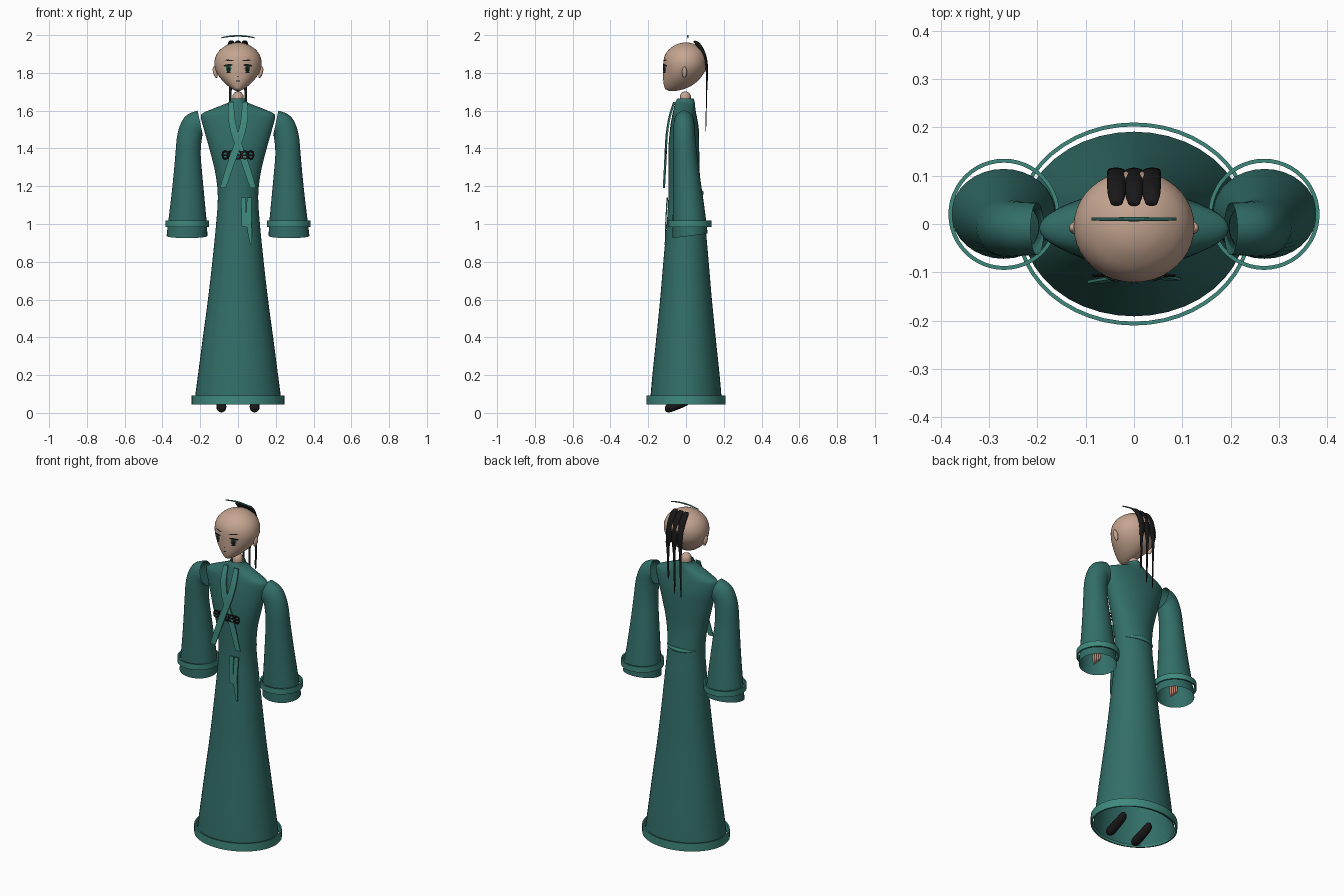
import bpy, bmesh, math
from mathutils import Vector

if "Cube" in bpy.data.objects:
    bpy.data.objects.remove(bpy.data.objects["Cube"])


def material(name, rgb):
    m = bpy.data.materials.new(name)
    m.diffuse_color = (*rgb, 1)
    m.use_nodes = True
    m.node_tree.nodes["Principled BSDF"].inputs["Base Color"].default_value = m.diffuse_color
    return m


ROBE = material("robe_teal", (0.032, 0.155, 0.138))
TRIM = material("trim_teal", (0.05, 0.25, 0.205))
SKIN = material("skin", (0.56, 0.375, 0.28))
BLACK = material("black", (0.010, 0.009, 0.009))
IRIS = material("iris_green", (0.02, 0.11, 0.08))
HAND = material("hand_pink", (0.5, 0.22, 0.16))


def finish(name, bm, mat, angle=40, fix=True):
    if fix:
        bmesh.ops.recalc_face_normals(bm, faces=bm.faces)
    me = bpy.data.meshes.new(name)
    bm.to_mesh(me)
    bm.free()
    me.materials.append(mat)
    ob = bpy.data.objects.new(name, me)
    bpy.context.collection.objects.link(ob)
    bpy.ops.object.select_all(action='DESELECT')
    ob.select_set(True)
    bpy.context.view_layer.objects.active = ob
    bpy.ops.object.shade_smooth_by_angle(angle=math.radians(angle))
    return ob


def smooth(keys, steps=4):
    """Catmull-Rom interpolation of tuples."""
    out = []
    for i in range(len(keys) - 1):
        a, b = keys[max(i - 1, 0)], keys[i]
        c, d = keys[i + 1], keys[min(i + 2, len(keys) - 1)]
        for s in range(steps):
            t = s / steps
            out.append(tuple(0.5 * (2 * q + (r - p) * t + (2 * p - 5 * q + 4 * r - w) * t * t
                                    + (3 * q - p - 3 * r + w) * t ** 3)
                             for p, q, r, w in zip(a, b, c, d)))
    return out + [tuple(keys[-1])]


def loft(name, rings, mat, caps=(False, False), closed=False, angle=40):
    bm = bmesh.new()
    vs = [[bm.verts.new(p) for p in r] for r in rings]
    n = len(vs[0])
    pairs = list(zip(vs, vs[1:])) + ([(vs[-1], vs[0])] if closed else [])
    for a, b in pairs:
        for i in range(n):
            j = (i + 1) % n
            bm.faces.new((a[i], a[j], b[j], b[i]))
    if caps[0]:
        bm.faces.new(vs[0][::-1])
    if caps[1]:
        bm.faces.new(vs[-1])
    return finish(name, bm, mat, angle)


def oval(c, u, v, n=32):
    c, u, v = Vector(c), Vector(u), Vector(v)
    return [c + u * math.cos(2 * math.pi * i / n) + v * math.sin(2 * math.pi * i / n) for i in range(n)]


def level(z, hx, yf, yb, n=40):
    return oval((0, (yf + yb) / 2, z), (hx, 0, 0), (0, (yb - yf) / 2, 0), n)


def band(name, cx, cy, z0, z1, rx, ry, th=0.008):
    """Thin upright hoop."""
    prof = [(0, z0), (0, z1), (-th, z1), (-th, z0)]
    return loft(name, [oval((cx, cy, z), (rx + d, 0, 0), (0, ry + d, 0), 48) for d, z in prof], TRIM, closed=True)


def strip(name, keys, mat, th=0.003):
    """Flat ribbon through (x, y, z, half width)."""
    rings = [[(x - w, y - th, z), (x + w, y - th, z), (x + w, y + th, z), (x - w, y + th, z)]
             for x, y, z, w in smooth(keys)]
    return loft(name, rings, mat, (True, True))


def solid(name, mat, kind, loc, scale, rot=(0, 0, 0)):
    if kind == 'ball':
        bpy.ops.mesh.primitive_uv_sphere_add(segments=20, ring_count=12, radius=1, location=loc, rotation=rot)
    elif kind == 'box':
        bpy.ops.mesh.primitive_cube_add(size=2, location=loc, rotation=rot)
    else:
        bpy.ops.mesh.primitive_torus_add(major_segments=20, minor_segments=6, major_radius=1,
                                         minor_radius=0.25, location=loc, rotation=rot)
    ob = bpy.context.object
    ob.name, ob.scale = name, scale
    ob.data.materials.append(mat)
    bpy.ops.object.shade_smooth_by_angle(angle=math.radians(40))
    return ob


# Robe: one open tube from hem to collar
robe = [(0.05, 0.232, -0.191, 0.191), (0.2, 0.212, -0.178, 0.178), (0.4, 0.186, -0.157, 0.157),
        (0.6, 0.159, -0.137, 0.137), (0.8, 0.136, -0.12, 0.12), (1.0, 0.116, -0.102, 0.102),
        (1.15, 0.107, -0.093, 0.085), (1.28, 0.122, -0.093, 0.072), (1.4, 0.152, -0.093, 0.07),
        (1.5, 0.18, -0.085, 0.068), (1.565, 0.196, -0.075, 0.058), (1.59, 0.18, -0.07, 0.053),
        (1.625, 0.095, -0.062, 0.048), (1.645, 0.048, -0.056, 0.046), (1.665, 0.038, -0.045, 0.04)]
loft("robe", [level(*k) for k in smooth(robe)], ROBE, angle=60)
band("hem_band", 0, 0, 0.045, 0.092, 0.245, 0.21)

# Waist ridge across the back
ridge = []
for i in range(17):
    a = math.radians(30 + 120 * i / 16)
    r = 0.012 * math.sin(math.pi * (i + 0.4) / 16.8)
    out = Vector((math.cos(a), math.sin(a), 0))
    ridge.append(oval((0.108 * out.x, -0.003 + 0.088 * out.y, 1.165), out * r * 0.7, (0, 0, r), 10))
loft("back_belt", ridge, TRIM, (True, True))

# Sleeves, cuffs, hands and shoes on both sides
# sleeve keys: x, y, z, slope in degrees, radius across, radius in depth
sleeve = [(0.2, -0.01, 1.535, 12, 0.067, 0.054), (0.236, -0.01, 1.515, 42, 0.069, 0.056),
          (0.257, -0.009, 1.455, 70, 0.067, 0.059), (0.264, -0.005, 1.37, 84, 0.067, 0.063),
          (0.265, 0.003, 1.25, 89, 0.077, 0.071), (0.266, 0.012, 1.12, 90, 0.09, 0.081),
          (0.268, 0.019, 1.0, 90, 0.103, 0.09), (0.27, 0.021, 0.937, 90, 0.108, 0.093)]
for s, side in ((-1, "right"), (1, "left")):
    rings = []
    keys = smooth(sleeve)
    for i, (x, y, z, ang, ru, rv) in enumerate(keys):
        a = math.radians(ang)
        tilt = 0.012 * max(0, (i - len(keys) + 6) / 5)
        rings.append(oval((s * x, y, z), (s * ru * math.sin(a), 0, ru * math.cos(a)), (0, rv, tilt)))
    loft(side + "_sleeve", rings, ROBE, angle=60)
    band(side + "_cuff", s * 0.269, 0.02, 0.985, 1.018, 0.115, 0.115)
    solid(side + "_palm", HAND, 'ball', (s * 0.268, 0.01, 1.06), (0.014, 0.03, 0.045))
    for i in range(4):
        solid(f"{side}_finger_{i}", HAND, 'ball', (s * 0.268, -0.014 + 0.016 * i, 0.995), (0.007, 0.007, 0.045))
    # Shoe with its toe pointing down
    shoe = [(-0.112, 0.022, 0.008, 0.006), (-0.105, 0.024, 0.02, 0.018), (-0.085, 0.029, 0.026, 0.026),
            (-0.045, 0.043, 0.025, 0.026), (-0.005, 0.06, 0.023, 0.026), (0.02, 0.072, 0.02, 0.022),
            (0.03, 0.077, 0.008, 0.008)]
    loft(side + "_shoe", [oval((s * 0.088, y, z), (w, 0, 0), (0, 0, h), 16) for y, z, w, h in smooth(shoe, 3)],
         BLACK, (True, True))

# Crossed lapel ribbons and the hanging sash ends
for s, side in ((-1, "right"), (1, "left")):
    y = -0.003 * (s + 1)
    strip(side + "_lapel", [(s * 0.036, y - 0.06, 1.645, 0.014), (s * 0.035, y - 0.083, 1.57, 0.018),
                            (s * 0.018, y - 0.098, 1.48, 0.019), (-s * 0.014, y - 0.104, 1.39, 0.019),
                            (-s * 0.045, y - 0.108, 1.3, 0.019), (-s * 0.08, y - 0.114, 1.19, 0.016)], TRIM)
strip("sash_end_short", [(0.029, -0.1, 1.14, 0.013), (0.031, -0.105, 1.05, 0.013), (0.034, -0.108, 0.985, 0.014)], TRIM)
strip("sash_end_long", [(0.06, -0.098, 1.14, 0.013), (0.058, -0.106, 1.03, 0.013),
                        (0.063, -0.108, 0.95, 0.011), (0.07, -0.11, 0.89, 0.004)], TRIM)

# Dark openwork clasp on the chest
for z in (1.347, 1.382):
    solid("clasp_bar", BLACK, 'box', (0, -0.107, z), (0.066, 0.003, 0.004))
solid("clasp_middle", BLACK, 'box', (0, -0.107, 1.365), (0.082, 0.003, 0.004))
for x in (-0.068, -0.036, 0, 0.036, 0.068):
    solid("clasp_ring", BLACK, 'ring', (x, -0.107, 1.365), (0.015, 0.02, 0.012), (math.pi / 2, 0, 0))

# Neck and head
loft("neck", [oval((0, -0.003, z), (r, 0, 0), (0, r, 0), 20)
              for z, r in ((1.62, 0.027), (1.665, 0.029), (1.682, 0.028), (1.695, 0.02), (1.702, 0.005))],
     SKIN, (True, True), angle=70)
head = [(1.703, 0.008, -0.085, -0.06), (1.713, 0.028, -0.108, -0.015), (1.73, 0.052, -0.116, 0.025),
        (1.755, 0.079, -0.12, 0.06), (1.785, 0.103, -0.121, 0.086), (1.82, 0.12, -0.121, 0.104),
        (1.855, 0.125, -0.12, 0.11), (1.89, 0.117, -0.113, 0.106), (1.92, 0.097, -0.094, 0.09),
        (1.945, 0.063, -0.062, 0.06), (1.957, 0.031, -0.032, 0.03), (1.961, 0.006, -0.006, 0.006)]
head_levels = smooth(head)
loft("head", [level(*k) for k in head_levels], SKIN, (True, True), angle=80)
for s, side in ((-1, "right"), (1, "left")):
    solid(side + "_ear", SKIN, 'ball', (s * 0.121, -0.008, 1.803), (0.011, 0.013, 0.031), (0, s * 0.25, 0))


def face_y(x, z):
    _, hx, yf, yb = min(head_levels, key=lambda k: abs(k[0] - z))
    return (yf + yb) / 2 - (yb - yf) / 2 * math.sqrt(max(0, 1 - (x / hx) ** 2))


def plate(name, cx, cz, rx, rz, mat, lift=0.003, tilt=0.0, n=12):
    """Thin oval patch that hugs the face."""
    bm = bmesh.new()
    pts = [(0, 0)] + [(rx * math.cos(2 * math.pi * i / n), rz * math.sin(2 * math.pi * i / n)) for i in range(n)]
    vs = []
    for dx, dz in pts:
        x, z = cx + dx, cz + dz + tilt * dx
        vs.append(bm.verts.new((x, face_y(x, z) - lift, z)))
    for i in range(n):
        bm.faces.new((vs[0], vs[1 + i], vs[1 + (i + 1) % n]))
    finish(name, bm, mat, fix=False)


for s, side in ((-1, "right"), (1, "left")):
    plate(side + "_brow", s * 0.046, 1.866, 0.024, 0.0035, BLACK, tilt=s * 0.08)
    plate(side + "_lash", s * 0.053, 1.84, 0.025, 0.006, BLACK, 0.004, s * -0.1)
    plate(side + "_iris", s * 0.05, 1.823, 0.015, 0.02, IRIS)
    plate(side + "_pupil", s * 0.05, 1.818, 0.009, 0.014, BLACK, 0.005)
    plate(side + "_lower_lash", s * 0.05, 1.802, 0.013, 0.003, BLACK, 0.004)
plate("nose_mark", 0, 1.782, 0.004, 0.003, BLACK)
plate("mouth", 0, 1.757, 0.011, 0.003, BLACK)

# Hair: three locks over the crown that thin into long strands
for i, (x, end) in enumerate(((-0.036, 1.49), (0, 1.5), (0.036, 1.58))):
    lock = [(0.042, 1.968, 0.012, 0.006), (0.06, 1.955, 0.018, 0.011), (0.085, 1.92, 0.02, 0.011),
            (0.104, 1.87, 0.02, 0.009), (0.11, 1.82, 0.018, 0.008), (0.111, 1.77, 0.011, 0.006),
            (0.109, 1.7, 0.007, 0.004), (0.107, 1.6, 0.006, 0.003), (0.105, end, 0.002, 0.002)]
    loft(f"hair_lock_{i}", [oval((x * (1 if z > 1.8 else 1.12), y, z), (w, 0, 0), (0, d * 0.8, d * 0.6), 12)
                            for y, z, w, d in smooth(lock)], BLACK, (True, True), angle=60)

# Hairpin: a slim bowed bar above the crown
pin = []
for i in range(13):
    t = i / 6 - 1
    r = 0.0045 - 0.0015 * abs(t)
    pin.append(oval((0.088 * t, 0.01, 1.996 - 0.01 * t * t), (0, r, 0), (0, 0, r), 8))
loft("hairpin", pin, TRIM, (True, True))
